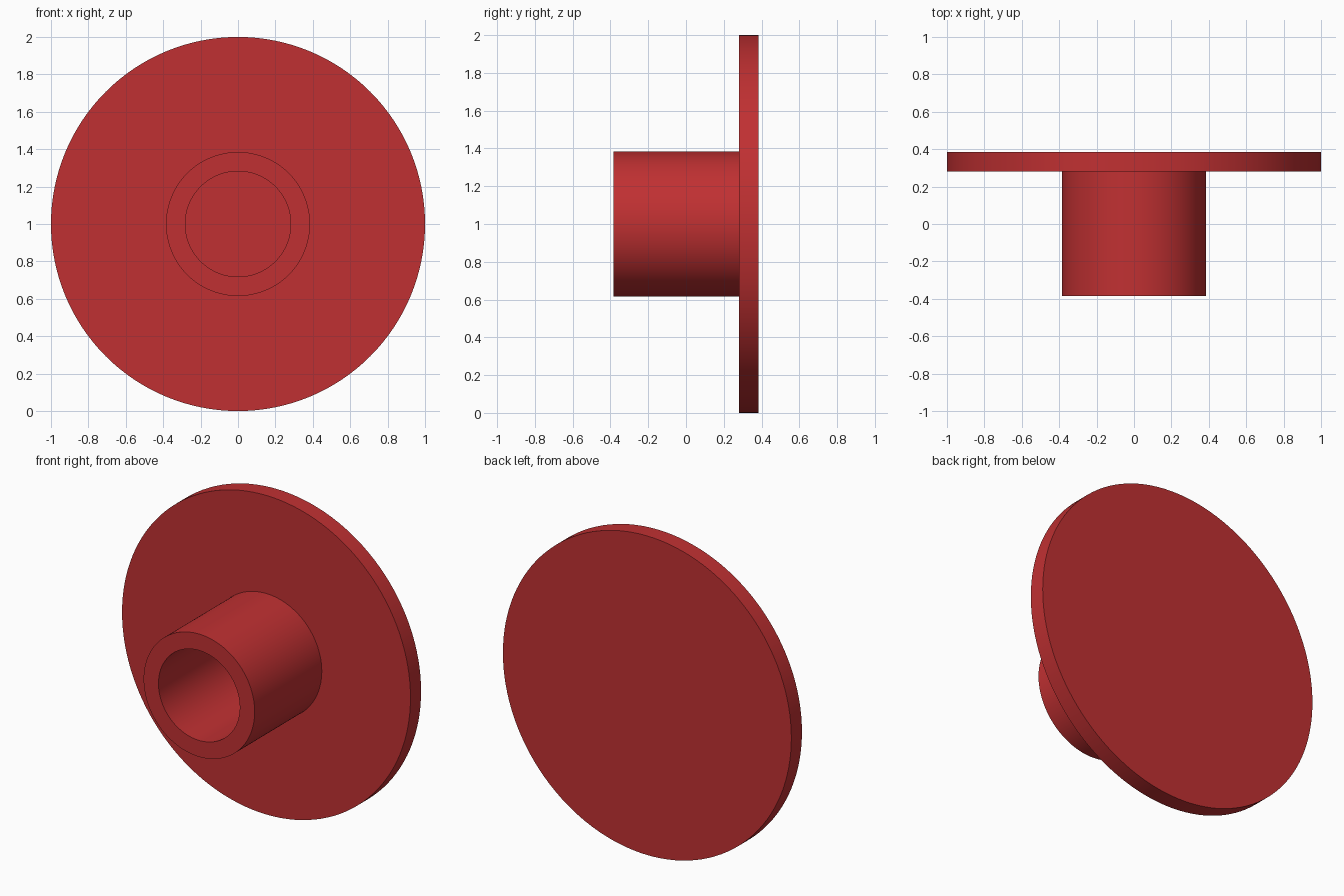
import bpy, bmesh, math
from mathutils import Matrix, Vector

if "Cube" in bpy.data.objects:
    bpy.data.objects.remove(bpy.data.objects["Cube"])

SEGMENTS = 128

# Flat red material
red = bpy.data.materials.new("red")
red.diffuse_color = (0.53, 0.03, 0.032, 1.0)
red.use_nodes = True
red.node_tree.nodes["Principled BSDF"].inputs["Base Color"].default_value = red.diffuse_color

# Half profile (radius, y): bore floor, bore, hub, flange, back face
profile = [(0, 0.28), (0.282, 0.28), (0.282, -0.385), (0.385, -0.385),
           (0.385, 0.28), (1.0, 0.28), (1.0, 0.385), (0, 0.385)]

# Turn the profile around the y axis
bm = bmesh.new()
verts = [bm.verts.new((r, y, 0)) for r, y in profile]
edges = [bm.edges.new(pair) for pair in zip(verts, verts[1:])]
bmesh.ops.spin(bm, geom=verts + edges, cent=(0, 0, 0), axis=(0, 1, 0),
               angle=math.tau, steps=SEGMENTS, use_duplicate=False)
bmesh.ops.remove_doubles(bm, verts=bm.verts, dist=1e-4)
bmesh.ops.dissolve_degenerate(bm, edges=bm.edges, dist=1e-5)
bmesh.ops.recalc_face_normals(bm, faces=bm.faces)
bmesh.ops.translate(bm, verts=bm.verts, vec=(0, 0, 1))

# Flanged hub with blind bore
mesh = bpy.data.meshes.new("flanged_hub")
bm.to_mesh(mesh)
bm.free()
mesh.materials.append(red)
hub = bpy.data.objects.new("flanged_hub", mesh)
bpy.context.collection.objects.link(hub)

# Smooth walls, sharp rims
bpy.context.view_layer.objects.active = hub
hub.select_set(True)
bpy.ops.object.shade_smooth_by_angle(angle=math.radians(30))
